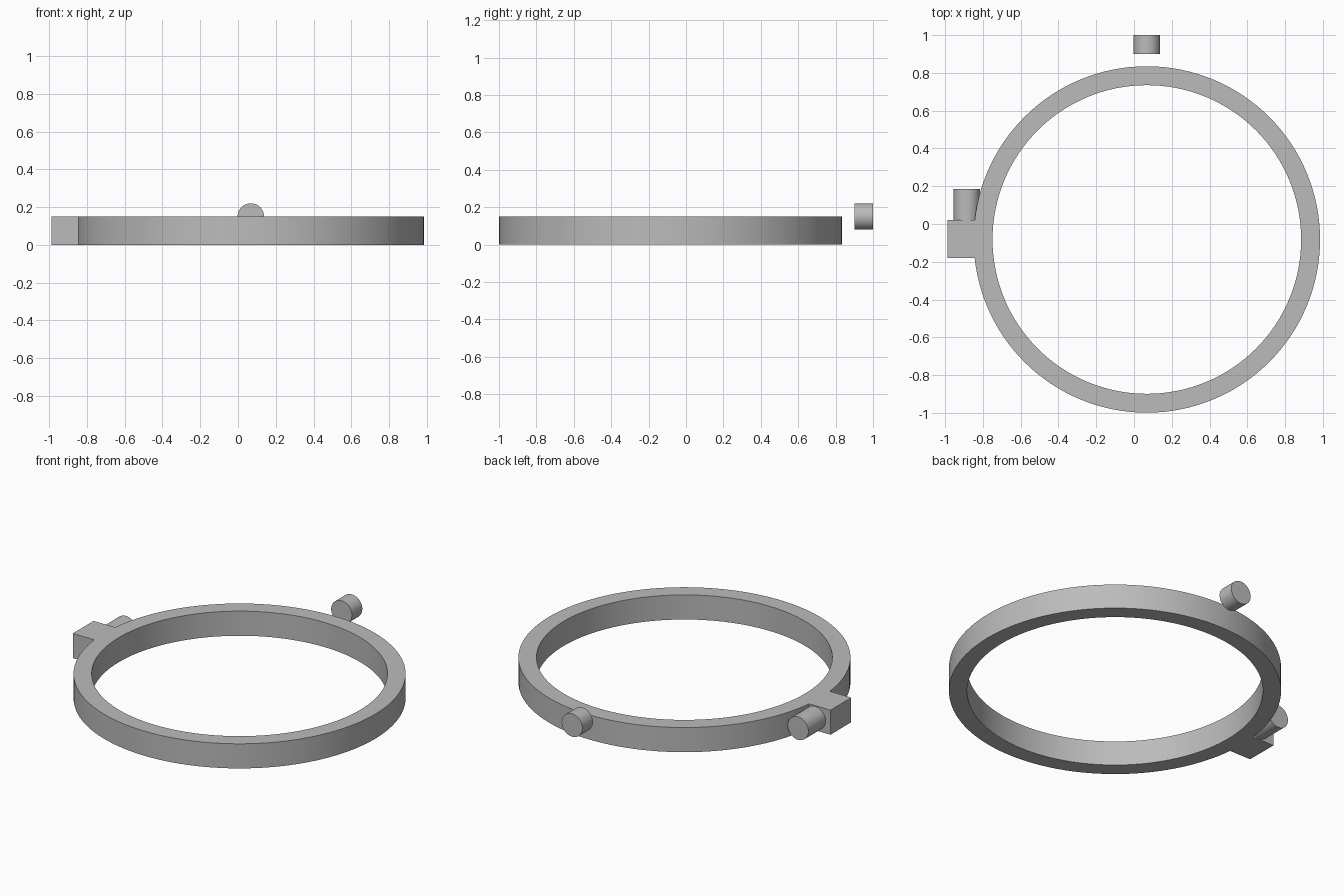
import bpy
import bmesh
from math import cos, sin, pi, radians
from mathutils import Matrix

cube = bpy.data.objects.get("Cube")
if cube:
    bpy.data.objects.remove(cube, do_unlink=True)

GREY = (0.5, 0.5, 0.5, 1.0)
grey = bpy.data.materials.new("plain grey")
grey.use_nodes = True
grey.diffuse_color = GREY
grey.node_tree.nodes["Principled BSDF"].inputs["Base Color"].default_value = GREY

HEIGHT = 0.15
RING_X, RING_Y = 0.068, -0.082
OUTER, INNER = 0.917, 0.817


def finish(name, bm):
    bmesh.ops.recalc_face_normals(bm, faces=bm.faces)
    mesh = bpy.data.meshes.new(name)
    bm.to_mesh(mesh)
    bm.free()
    mesh.materials.append(grey)
    obj = bpy.data.objects.new(name, mesh)
    bpy.context.collection.objects.link(obj)
    bpy.ops.object.select_all(action="DESELECT")
    obj.select_set(True)
    bpy.context.view_layer.objects.active = obj
    bpy.ops.object.shade_smooth_by_angle(angle=radians(30))


def peg(name, x, z, y0, y1, radius=0.07):
    """Round peg lying along y."""
    bm = bmesh.new()
    place = Matrix.Translation((x, (y0 + y1) / 2, z)) @ Matrix.Rotation(pi / 2, 4, "X")
    bmesh.ops.create_cone(bm, cap_ends=True, segments=48, radius1=radius,
                          radius2=radius, depth=y1 - y0, matrix=place)
    finish(name, bm)


# Ring: a rectangular section swept round the centre
bm = bmesh.new()
section = [(INNER, 0), (OUTER, 0), (OUTER, HEIGHT), (INNER, HEIGHT)]
steps = 128
loops = []
for i in range(steps):
    a = 2 * pi * i / steps
    loops.append([bm.verts.new((RING_X + r * cos(a), RING_Y + r * sin(a), z))
                  for r, z in section])
for i in range(steps):
    here, after = loops[i], loops[(i + 1) % steps]
    for j in range(4):
        k = (j + 1) % 4
        bm.faces.new((here[j], after[j], after[k], here[k]))
finish("ring", bm)

# Square lug on the side of the ring
bm = bmesh.new()
x0, x1, y0, y1 = -0.988, -0.80, -0.18, 0.02
bmesh.ops.create_cube(bm, size=1, matrix=Matrix.Translation(
    ((x0 + x1) / 2, (y0 + y1) / 2, HEIGHT / 2)) @ Matrix.Diagonal(
    (x1 - x0, y1 - y0, HEIGHT, 1)))
finish("side_lug", bm)

# Peg behind the lug, and the separate peg behind the ring
peg("lug_peg", -0.885, HEIGHT / 2, 0.0, 0.185)
peg("rear_peg", RING_X, HEIGHT, 0.90, 1.0)
